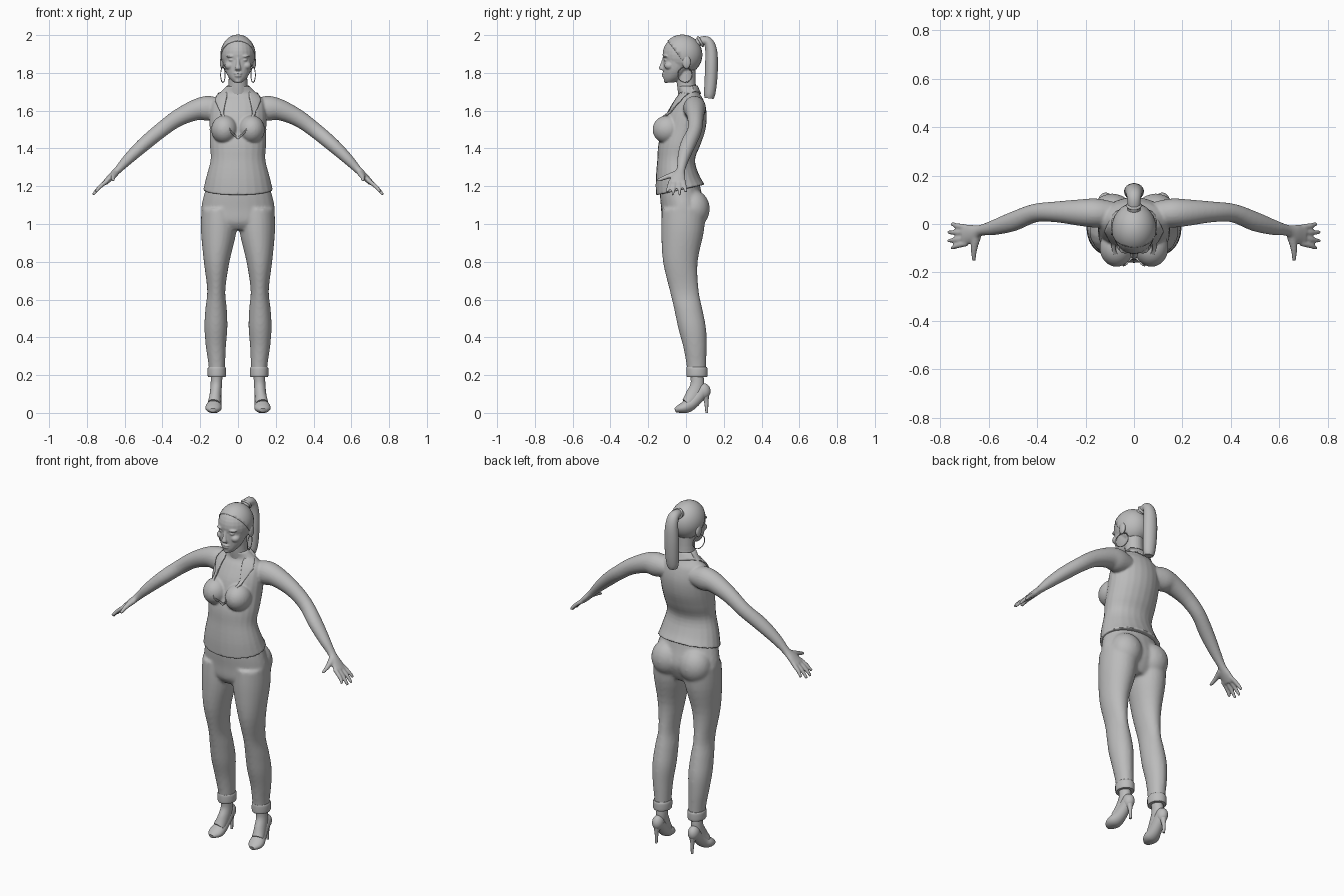
import bpy, bmesh, math
from mathutils import Vector, Matrix

cube = bpy.data.objects.get("Cube")
if cube:
    bpy.data.objects.remove(cube)

grey = bpy.data.materials.new("plain_grey")
grey.use_nodes = True
grey.diffuse_color = (0.5, 0.5, 0.5, 1)
grey.node_tree.nodes["Principled BSDF"].inputs["Base Color"].default_value = (0.5, 0.5, 0.5, 1)

X, Y, Z = Vector((1, 0, 0)), Vector((0, 1, 0)), Vector((0, 0, 1))
SIDES = (1, -1)


def smooth_rings(rings, steps):
    """Catmull-Rom interpolation of (x, y, z, width, depth) rings."""
    pts = [Vector(r) for r in rings]
    pts = [pts[0]] + pts + [pts[-1]]
    out = []
    for a, b, c, d in zip(pts, pts[1:], pts[2:], pts[3:]):
        for i in range(steps):
            t = i / steps
            out.append(0.5 * (2 * b + (c - a) * t + (2 * a - 5 * b + 4 * c - d) * t**2
                              + (3 * b - a - 3 * c + d) * t**3))
    return out + [pts[-1]]


def loft(bm, rings, side=X, axis=None, flip=1, steps=4, n=24):
    """Closed tube of ellipses; width runs along side, flip=-1 mirrors in x."""
    rings = smooth_rings(rings, steps)
    loops = []
    for i, r in enumerate(rings):
        ahead, behind = rings[min(i + 1, len(rings) - 1)], rings[max(i - 1, 0)]
        d = axis or (ahead - behind).to_3d().normalized()
        w = d.cross(side).normalized()
        u = w.cross(d)
        loop = []
        for k in range(n):
            t = math.tau * k / n
            p = r.to_3d() + u * r[3] * math.cos(t) + w * r[4] * math.sin(t)
            loop.append(bm.verts.new((p.x * flip, p.y, p.z)))
        loops.append(loop)
    for a, b in zip(loops, loops[1:]):
        for k in range(n):
            bm.faces.new((a[k], a[k - 1], b[k - 1], b[k]))
    bm.faces.new(loops[0])
    bm.faces.new(loops[-1])


def ball(bm, centre, size):
    m = Matrix.Translation(centre) @ Matrix.Diagonal((*size, 1))
    bmesh.ops.create_uvsphere(bm, u_segments=24, v_segments=16, radius=1, matrix=m)


def finish(bm, name, voxel=0, relax=3):
    bmesh.ops.recalc_face_normals(bm, faces=bm.faces)
    me = bpy.data.meshes.new(name)
    bm.to_mesh(me)
    bm.free()
    ob = bpy.data.objects.new(name, me)
    bpy.context.collection.objects.link(ob)
    me.materials.append(grey)
    bpy.ops.object.select_all(action='DESELECT')
    ob.select_set(True)
    bpy.context.view_layer.objects.active = ob
    bpy.ops.object.shade_smooth_by_angle(angle=math.radians(50))
    if voxel:
        rm = ob.modifiers.new("merge", 'REMESH')
        rm.mode, rm.voxel_size, rm.use_smooth_shade = 'VOXEL', voxel, True
        sm = ob.modifiers.new("relax", 'SMOOTH')
        sm.factor, sm.iterations = 0.5, relax
    return ob


# Torso with shirt, tilted hem
bm = bmesh.new()
loft(bm, [(0, -.03, 1.18, .185, .13), (0, -.045, 1.25, .168, .115), (0, -.052, 1.34, .145, .1),
          (0, -.035, 1.42, .149, .112), (0, -.012, 1.5, .15, .115), (0, .003, 1.58, .15, .107),
          (0, .015, 1.65, .14, .08), (0, .017, 1.69, .1, .056), (0, .005, 1.73, .06, .05)], axis=Z)
for v in bm.verts:
    if v.co.z < 1.3:
        v.co.z += .22 * (v.co.y + .03) * (1.3 - v.co.z) / .12
for s in SIDES:
    ball(bm, (s * .072, -.098, 1.5), (.07, .079, .075))
    # Arms and palms
    loft(bm, [(.08, .04, 1.61, .05, .05), (.155, .045, 1.612, .06, .066), (.22, .047, 1.605, .055, .056),
              (.32, .05, 1.56, .043, .045), (.41, .045, 1.495, .038, .04), (.5, .01, 1.42, .04, .037),
              (.58, -.015, 1.345, .031, .029), (.635, -.027, 1.287, .023, .02),
              (.67, -.04, 1.252, .038, .018), (.705, -.047, 1.217, .043, .014)], side=Y, flip=s)
    # Fingers and thumb
    for base, tip, z in ((-.014, 0, 1.17), (-.036, -.034, 1.155), (-.058, -.07, 1.155), (-.08, -.1, 1.17)):
        reach = .768 - (z - 1.155)
        loft(bm, [(.69, base, 1.23, .012, .012), (.73, (base + tip) / 2, 1.198, .011, .011),
                  (reach, tip, z, .008, .008)], side=Y, flip=s, n=12)
    loft(bm, [(.65, -.05, 1.268, .02, .016), (.66, -.1, 1.25, .014, .013),
              (.662, -.152, 1.23, .008, .008)], flip=s, n=12)
torso = finish(bm, "shirt_torso_and_arms", .006)

# Small notch in the front hem
bm = bmesh.new()
bmesh.ops.create_cone(bm, cap_ends=True, segments=4, radius1=.022, radius2=.001, depth=.08,
                      matrix=Matrix.Translation((0, -.165, 1.15)))
notch = finish(bm, "hem_notch_cutter")
notch.hide_render = True
notch.hide_set(True)
cut = torso.modifiers.new("notch", 'BOOLEAN')
cut.operation, cut.object = 'DIFFERENCE', notch

# Collar, lapels and neckline as one fitted band
inner = [(0, .07, 1.735), (.055, .035, 1.735), (.06, -.05, 1.68), (.08, -.1, 1.6), (.045, -.17, 1.5), (0, -.15, 1.462)]
outer = [(0, .09, 1.695), (.085, .04, 1.7), (.135, -.045, 1.665), (.095, -.1, 1.59), (.053, -.17, 1.495), (0, -.15, 1.45)]
bm = bmesh.new()
for s in SIDES:
    rows = [[bm.verts.new((p[0] * s, p[1], p[2])) for p in edge] for edge in (inner, outer)]
    for i in range(len(inner) - 1):
        bm.faces.new((rows[0][i], rows[0][i + 1], rows[1][i + 1], rows[1][i]))
bmesh.ops.remove_doubles(bm, verts=bm.verts, dist=.0001)
bmesh.ops.subdivide_edges(bm, edges=bm.edges, cuts=5, use_grid_fill=True)
collar = finish(bm, "collar_and_lapels")
fit = collar.modifiers.new("fit", 'SHRINKWRAP')
fit.target, fit.offset = torso, .004
thick = collar.modifiers.new("thickness", 'SOLIDIFY')
thick.thickness, thick.offset = .007, 0

# Trousers
bm = bmesh.new()
loft(bm, [(0, -.03, 1.24, .15, .095), (0, -.028, 1.17, .176, .11), (0, -.014, 1.08, .195, .118),
          (0, -.022, 1.01, .18, .105), (0, -.02, .97, .13, .08)], axis=Z)
for s in SIDES:
    ball(bm, (s * .09, .038, 1.08), (.092, .088, .1))
    loft(bm, [(.1, -.012, 1.08, .094, .115), (.102, -.018, .96, .094, .113), (.113, -.03, .8, .068, .092),
              (.115, -.01, .65, .048, .077), (.116, .012, .55, .057, .075), (.117, .032, .45, .061, .074),
              (.117, .047, .35, .053, .062), (.112, .055, .25, .044, .052), (.112, .057, .19, .042, .05)],
         axis=Z, flip=s)
finish(bm, "trousers", .009, 5)

for s, label in zip(SIDES, ("left", "right")):
    # Rolled cuff
    bm = bmesh.new()
    loft(bm, [(.112, .058, .19, .045, .053), (.112, .058, .2, .049, .056),
              (.112, .058, .232, .049, .056), (.112, .057, .242, .045, .053)], axis=Z, flip=s)
    finish(bm, label + "_cuff")
    # Ankle and instep
    bm = bmesh.new()
    loft(bm, [(.112, .055, .22, .031, .034), (.115, .06, .15, .03, .036), (.12, .038, .09, .031, .042),
              (.127, .004, .05, .034, .03)], flip=s)
    finish(bm, label + "_ankle")
    # High-heeled shoe
    bm = bmesh.new()
    loft(bm, [(.117, .088, .115, .031, .034), (.119, .06, .082, .032, .034), (.124, .025, .046, .036, .033),
              (.129, -.005, .03, .043, .032), (.132, -.035, .021, .037, .022), (.133, -.058, .014, .016, .011)],
         flip=s)
    ball(bm, (s * .117, .092, .115), (.031, .038, .042))
    loft(bm, [(.117, .1, .1, .024, .024), (.117, .107, .06, .011, .012), (.117, .11, 0, .007, .007)],
         axis=-Z, flip=s, n=12)
    for v in bm.verts:
        v.co.z = max(v.co.z, 0)
    finish(bm, label + "_shoe")
    # Hoop earring
    bpy.ops.mesh.primitive_torus_add(major_radius=.04, minor_radius=.0025, major_segments=32, minor_segments=8,
                                     location=(s * .08, -.005, 1.79), rotation=(0, math.pi / 2, s * .3))
    hoop = bpy.context.object
    hoop.name = label + "_earring"
    hoop.data.materials.append(grey)
    bpy.ops.object.shade_smooth()

# Head, neck and face
skull, skull_size = (0, -.02, 1.896), (.09, .104, .104)
bm = bmesh.new()
ball(bm, skull, skull_size)
loft(bm, [(0, .012, 1.68, .06, .052), (0, .002, 1.74, .05, .05), (0, -.002, 1.84, .05, .052)], axis=Z)
loft(bm, [(0, -.035, 1.89, .083, .084), (0, -.045, 1.84, .075, .076), (0, -.056, 1.805, .065, .064),
          (0, -.07, 1.772, .046, .049), (0, -.085, 1.75, .024, .027)], axis=Z)
loft(bm, [(0, -.11, 1.885, .01, .012), (0, -.122, 1.85, .01, .012), (0, -.13, 1.825, .016, .014),
          (0, -.122, 1.814, .014, .01)], axis=Z, n=16)
ball(bm, (0, -.116, 1.797), (.023, .013, .006))
ball(bm, (0, -.114, 1.784), (.02, .014, .007))
ball(bm, (0, -.105, 1.758), (.018, .013, .012))
for s in SIDES:
    ball(bm, (s * .036, -.105, 1.888), (.026, .018, .008))
    ball(bm, (s * .034, -.106, 1.868), (.015, .012, .007))
    ball(bm, (s * .045, -.088, 1.838), (.026, .027, .022))
    ball(bm, (s * .085, .003, 1.855), (.011, .022, .034))
finish(bm, "head_and_neck", .004, 3)

# Pulled-back hair with a raised hairline
bm = bmesh.new()
ball(bm, skull, [r + .003 for r in skull_size])
bmesh.ops.bisect_plane(bm, geom=bm.verts[:] + bm.edges[:] + bm.faces[:], plane_co=(0, -.09, 1.96),
                       plane_no=(0, .8, .6), clear_inner=True)
hair = finish(bm, "hair_cap")
hair.modifiers.new("thickness", 'SOLIDIFY').thickness = .005

# Ponytail and hair band
bm = bmesh.new()
loft(bm, [(0, .045, 1.945, .03, .025), (0, .078, 1.968, .026, .023), (0, .115, 1.965, .03, .026),
          (0, .133, 1.92, .036, .031), (0, .135, 1.84, .041, .034), (0, .131, 1.75, .039, .033),
          (0, .125, 1.69, .034, .03), (0, .122, 1.665, .026, .024)])
finish(bm, "ponytail")
bpy.ops.mesh.primitive_torus_add(major_radius=.025, minor_radius=.007, major_segments=24, minor_segments=8,
                                 location=(0, .076, 1.966), rotation=(math.radians(-60), 0, 0))
band = bpy.context.object
band.name = "hair_band"
band.data.materials.append(grey)
bpy.ops.object.shade_smooth()
